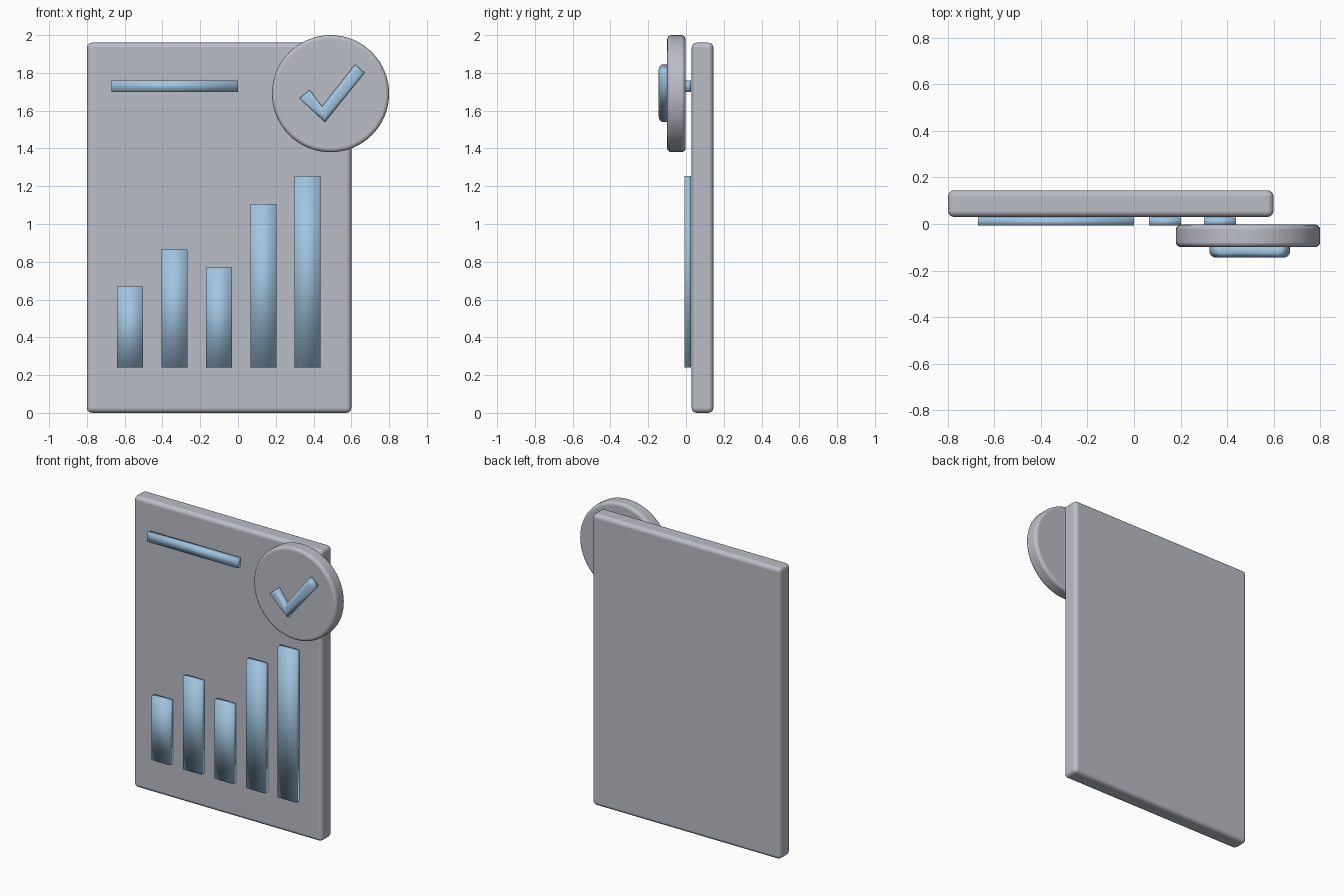
import bpy
import bmesh
import math
from mathutils import Matrix

cube = bpy.data.objects.get("Cube")
if cube:
    bpy.data.objects.remove(cube)


def material(name, color):
    m = bpy.data.materials.new(name)
    m.use_nodes = True
    m.diffuse_color = color
    m.node_tree.nodes["Principled BSDF"].inputs["Base Color"].default_value = color
    return m


grey = material("soft grey", (0.50, 0.51, 0.57, 1))
blue = material("light blue", (0.36, 0.56, 0.76, 1))


def finish(name, bm, mat):
    """Turn a bmesh into a smooth-shaded object."""
    bmesh.ops.recalc_face_normals(bm, faces=bm.faces)
    for f in bm.faces:
        f.smooth = True
    mesh = bpy.data.meshes.new(name)
    bm.to_mesh(mesh)
    bm.free()
    mesh.materials.append(mat)
    ob = bpy.data.objects.new(name, mesh)
    bpy.context.collection.objects.link(ob)
    return ob


def box(name, x, y, z, mat):
    """Box from (min, max) pairs on each axis."""
    bm = bmesh.new()
    bmesh.ops.create_cube(bm, size=1)
    for v in bm.verts:
        v.co = [(lo + hi) / 2 + c * (hi - lo) for c, (lo, hi) in zip(v.co, (x, y, z))]
    return finish(name, bm, mat)


def round_edges(ob, width):
    """Rounded rims with flat main faces."""
    bev = ob.modifiers.new("rounded rim", 'BEVEL')
    bev.width = width
    bev.segments = 4
    bev.limit_method = 'ANGLE'
    bev.angle_limit = math.radians(40)
    bev.harden_normals = True


# Board
round_edges(box("board", (-0.8, 0.6), (0.03, 0.145), (0, 1.96), grey), 0.027)

# Title line and chart bars
DEPTH = (-0.007, 0.027)
box("title_line", (-0.67, 0), DEPTH, (1.7, 1.76), blue)
for i, top in enumerate((0.67, 0.865, 0.77, 1.105, 1.255)):
    left = -0.64 + i * 0.235
    box(f"chart_bar_{i + 1}", (left, left + 0.138), DEPTH, (0.24, top), blue)

# Round badge
bm = bmesh.new()
bmesh.ops.create_cone(bm, cap_ends=True, segments=64, radius1=0.31, radius2=0.31, depth=0.097,
                      matrix=Matrix.Translation((0.49, -0.051, 1.69)) @ Matrix.Rotation(math.pi / 2, 4, 'X'))
round_edges(finish("badge", bm, grey), 0.022)

# Check mark with a softened front rim
outline = [(0.325, 1.665), (0.46, 1.54), (0.67, 1.80), (0.62, 1.845), (0.445, 1.622), (0.38, 1.71)]
bm = bmesh.new()
face = bm.faces.new([bm.verts.new((x, -0.09, z)) for x, z in outline])
ext = bmesh.ops.extrude_face_region(bm, geom=[face])
front = [v for v in ext["geom"] if isinstance(v, bmesh.types.BMVert)]
bmesh.ops.translate(bm, verts=front, vec=(0, -0.055, 0))
rim = [e for e in bm.edges if all(v in front for v in e.verts)]
bmesh.ops.bevel(bm, geom=rim, offset=0.022, segments=4, profile=0.5, affect='EDGES')
finish("check_mark", bm, blue)
